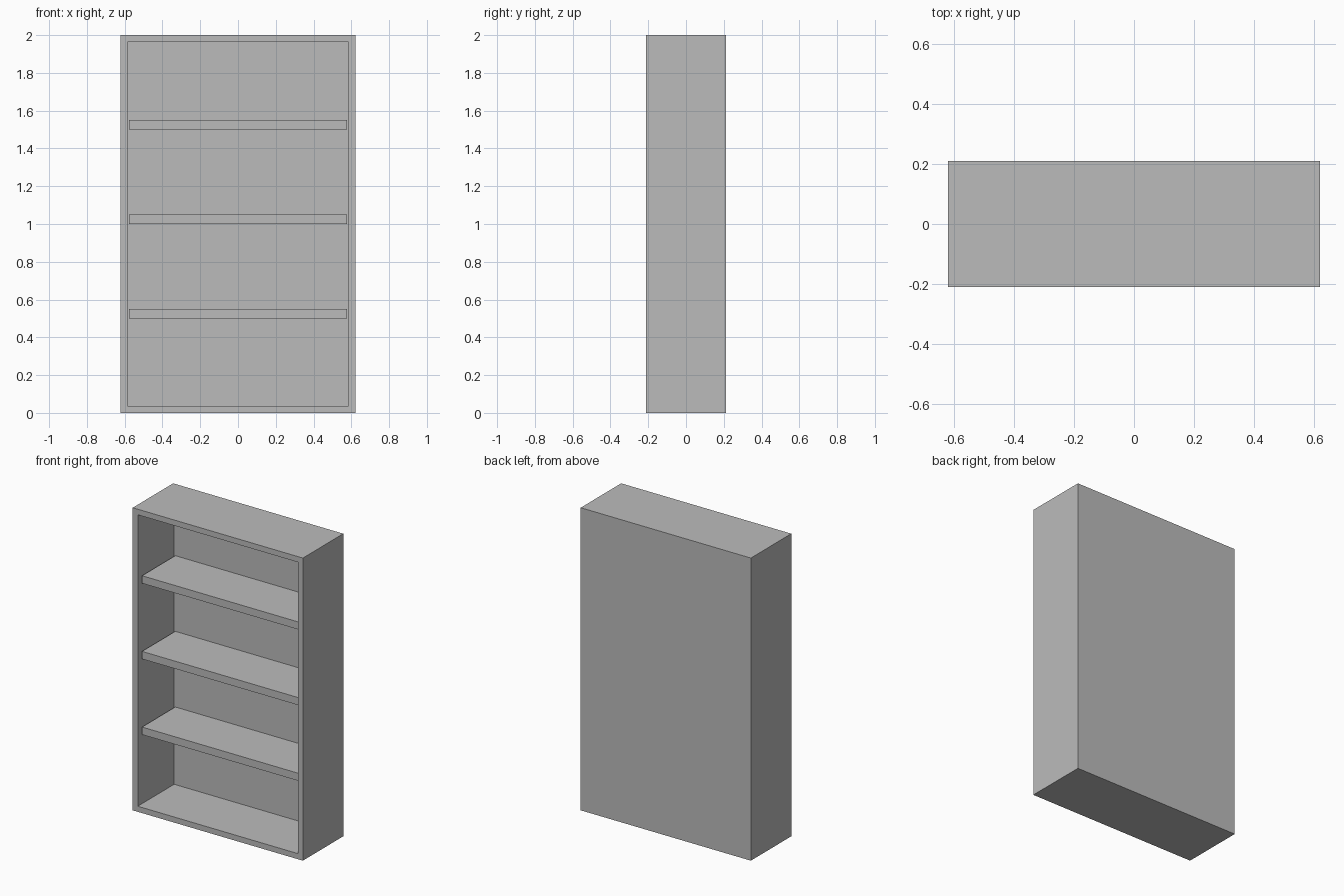
import bpy
import bmesh
from mathutils import Vector

cube = bpy.data.objects.get("Cube")
if cube:
    bpy.data.objects.remove(cube, do_unlink=True)

WIDTH, DEPTH, HEIGHT = 1.244, 0.422, 2.0
WALL = 0.037          # side, top and bottom boards
BACK = 0.042          # back panel
SHELF_HALF = 0.577    # shelves stop just short of the sides
SHELF_THICK = 0.05
SHELF_INSET = 0.033   # shelf fronts sit behind the frame front

grey = bpy.data.materials.new("plain grey")
grey.use_nodes = True
grey.diffuse_color = (0.5, 0.5, 0.5, 1)
grey.node_tree.nodes["Principled BSDF"].inputs["Base Color"].default_value = (0.5, 0.5, 0.5, 1)


def box_mesh(bm, low, high):
    """Add a box between two opposite corners."""
    low, high = Vector(low), Vector(high)
    verts = bmesh.ops.create_cube(bm, size=1)["verts"]
    bmesh.ops.scale(bm, vec=high - low, verts=verts)
    bmesh.ops.translate(bm, vec=(low + high) / 2, verts=verts)


def finish(bm, name):
    mesh = bpy.data.meshes.new(name)
    bm.normal_update()
    bm.to_mesh(mesh)
    bm.free()
    mesh.materials.append(grey)
    obj = bpy.data.objects.new(name, mesh)
    bpy.context.collection.objects.link(obj)
    return obj


x, y = WIDTH / 2, DEPTH / 2

# Cabinet: one block with its front face inset and pushed back
bm = bmesh.new()
box_mesh(bm, (-x, -y, 0), (x, y, HEIGHT))
bm.normal_update()
front = min(bm.faces, key=lambda f: f.calc_center_median().y)
bmesh.ops.inset_region(bm, faces=[front], thickness=WALL, use_even_offset=True)
pocket = bmesh.ops.extrude_discrete_faces(bm, faces=[front])["faces"][0]
bmesh.ops.translate(bm, vec=(0, DEPTH - BACK, 0), verts=pocket.verts)
bmesh.ops.recalc_face_normals(bm, faces=bm.faces)
finish(bm, "cabinet")

# Three evenly spaced shelves, running back to the panel
for i, name in enumerate(("lower_shelf", "middle_shelf", "upper_shelf"), start=1):
    z = i * HEIGHT / 4
    bm = bmesh.new()
    box_mesh(bm, (-SHELF_HALF, -y + SHELF_INSET, z),
             (SHELF_HALF, y - BACK, z + SHELF_THICK))
    finish(bm, name)
